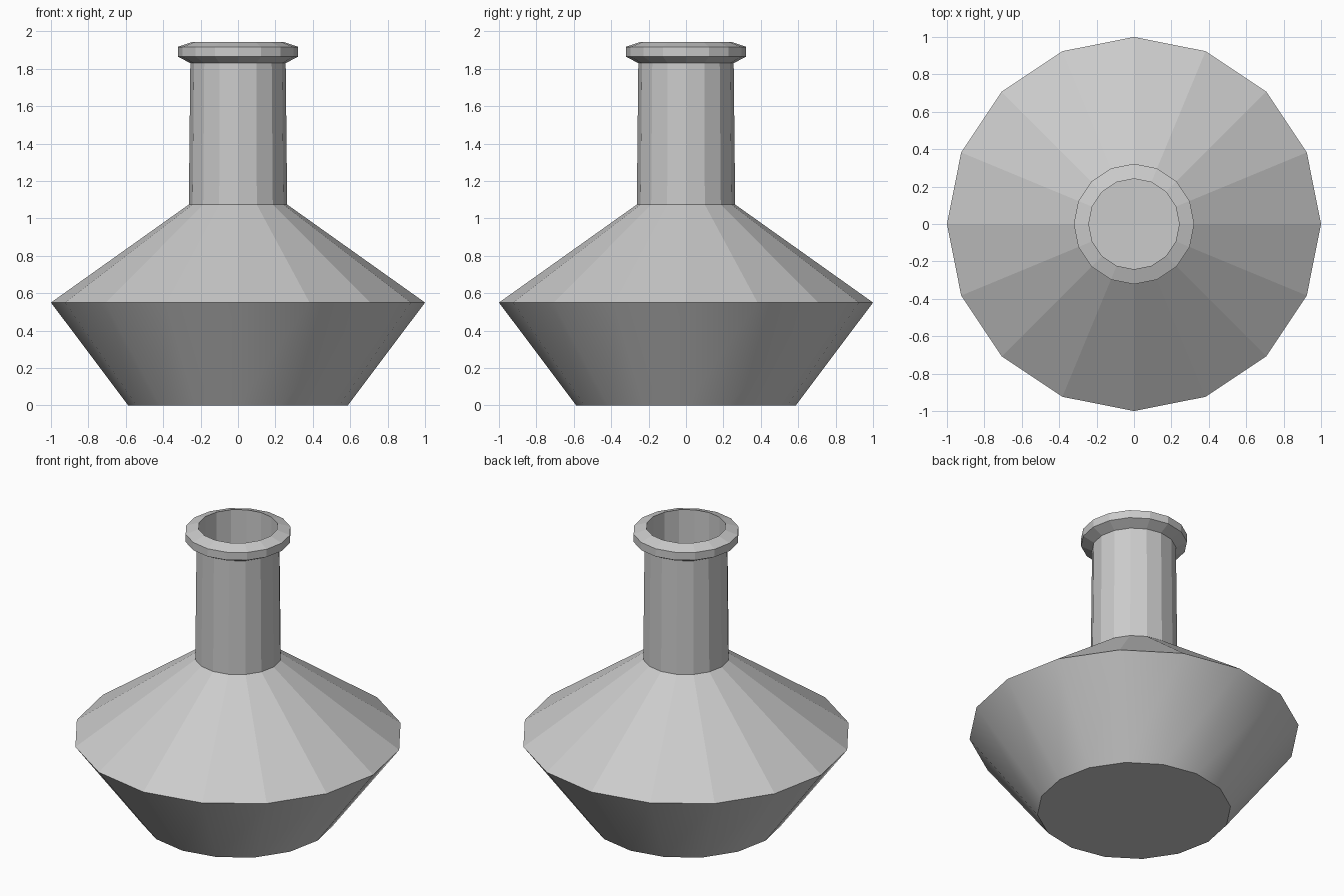
import bpy, bmesh, math

if "Cube" in bpy.data.objects:
    bpy.data.objects.remove(bpy.data.objects["Cube"])

SIDES = 16


def lathe(name, profile, smooth_bands=(), cap_start=False, cap_end=False):
    """Revolve (radius, z) points around the z axis."""
    bm = bmesh.new()
    rings = []
    for r, z in profile:
        rings.append([bm.verts.new((r * math.cos(2 * math.pi * i / SIDES),
                                    r * math.sin(2 * math.pi * i / SIDES), z))
                      for i in range(SIDES)])
    for band, (a, b) in enumerate(zip(rings, rings[1:])):
        for i in range(SIDES):
            j = (i + 1) % SIDES
            face = bm.faces.new((a[i], a[j], b[j], b[i]))
            face.smooth = band in smooth_bands
    if cap_start:
        bm.faces.new(rings[0][::-1])
    if cap_end:
        bm.faces.new(rings[-1])
    mesh = bpy.data.meshes.new(name)
    bm.to_mesh(mesh)
    bm.free()
    obj = bpy.data.objects.new(name, mesh)
    bpy.context.collection.objects.link(obj)
    return obj


# Flask: base, smooth lower belly, faceted shoulder, neck, lip and bore
lathe("flask", [
    (0.587, 0.0),     # base
    (1.0, 0.55),      # belly
    (0.263, 1.074),   # shoulder top
    (0.255, 1.83),    # neck top
    (0.322, 1.865),   # lip underside
    (0.322, 1.917),   # lip side
    (0.242, 1.944),   # mouth
    (0.242, 1.08),    # inside of the neck
], smooth_bands=(0,), cap_start=True, cap_end=True)
